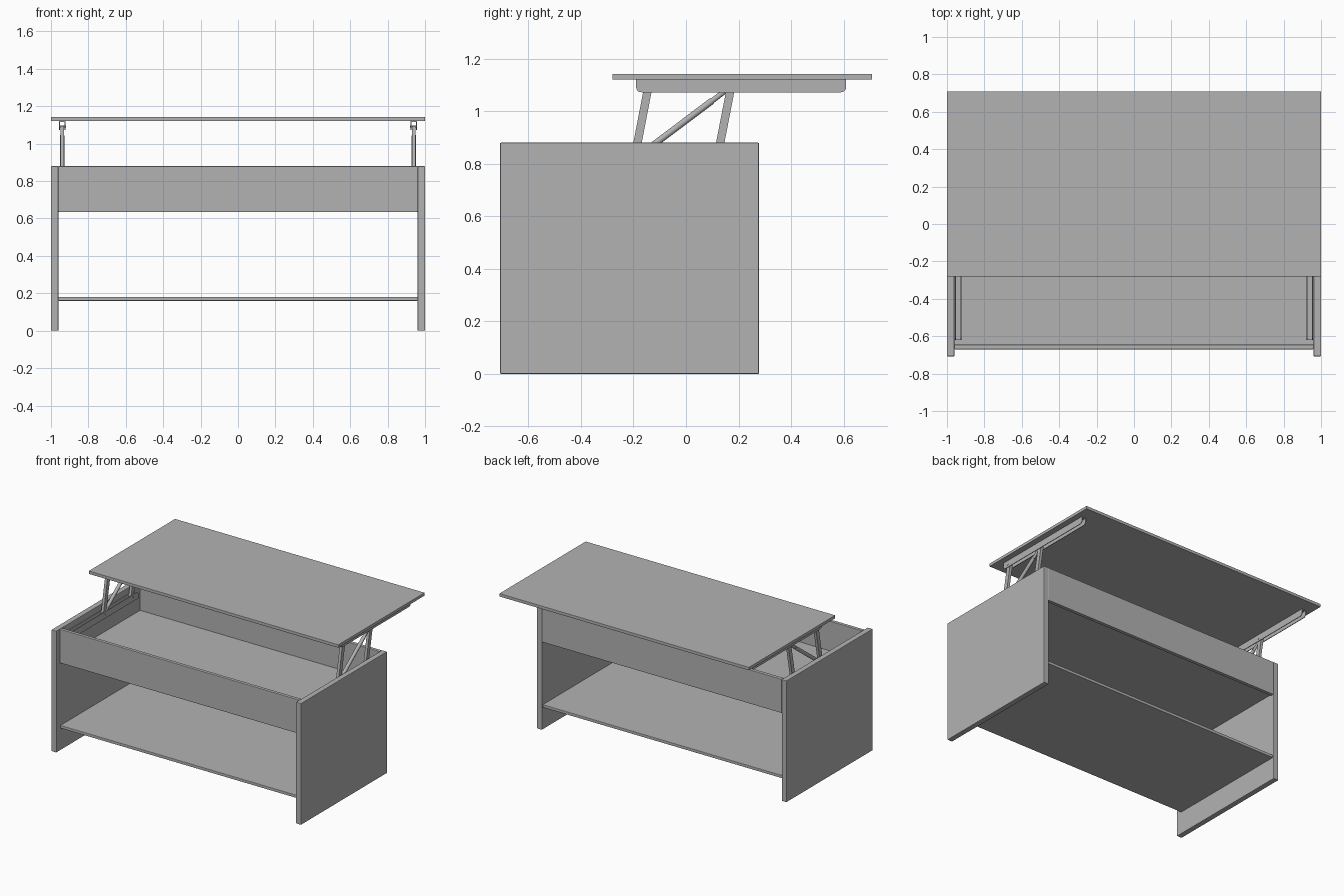
import bpy, bmesh, math
from mathutils import Vector

if "Cube" in bpy.data.objects:
    bpy.data.objects.remove(bpy.data.objects["Cube"])

grey = bpy.data.materials.new("plain_grey")
grey.diffuse_color = (0.45, 0.45, 0.45, 1)
grey.use_nodes = True
grey.node_tree.nodes["Principled BSDF"].inputs["Base Color"].default_value = grey.diffuse_color


def finish(name, bm, bevel=0.0):
    bmesh.ops.recalc_face_normals(bm, faces=bm.faces)
    me = bpy.data.meshes.new(name)
    bm.to_mesh(me)
    bm.free()
    me.materials.append(grey)
    ob = bpy.data.objects.new(name, me)
    bpy.context.collection.objects.link(ob)
    if bevel:
        mod = ob.modifiers.new("soft_edges", 'BEVEL')
        mod.width = bevel
        mod.segments = 2
    return ob


def board(name, x, y, z, bevel=0.003):
    """Box from (min, max) ranges on each axis."""
    bm = bmesh.new()
    bmesh.ops.create_cube(bm, size=1)
    for v in bm.verts:
        v.co = [r[0] + (c + 0.5) * (r[1] - r[0]) for r, c in zip((x, y, z), v.co)]
    return finish(name, bm, bevel)


def side_profile(name, points, x0, x1):
    """Extrude a (y, z) outline from x0 to x1."""
    bm = bmesh.new()
    face = bm.faces.new([bm.verts.new((x0, y, z)) for y, z in points])
    ext = bmesh.ops.extrude_face_region(bm, geom=[face])
    for v in ext["geom"]:
        if isinstance(v, bmesh.types.BMVert):
            v.co.x = x1
    return finish(name, bm)


def rail_outline(y0, y1, z_flat, z_round, r=0.02):
    """Long strip whose corners are rounded on the z_round side."""
    s = 1 if z_round > z_flat else -1
    pts = [(y0, z_flat)]
    for cy, start in ((y0 + r, math.pi), (y1 - r, math.pi / 2)):
        for i in range(6):
            a = start - i * math.pi / 10
            pts.append((cy + r * math.cos(a), z_round - s * r + s * r * math.sin(a)))
    return pts + [(y1, z_flat)]


def rod(name, a, b, radius):
    a, b = Vector(a), Vector(b)
    bm = bmesh.new()
    bmesh.ops.create_cone(bm, cap_ends=True, segments=20, radius1=radius,
                          radius2=radius, depth=(b - a).length)
    rot = (b - a).to_track_quat('Z', 'Y')
    for v in bm.verts:
        v.co = rot @ v.co + (a + b) / 2
    for f in bm.faces:
        f.smooth = len(f.verts) == 4
    return finish(name, bm)


# Cabinet body
for side, s in (("left", -1), ("right", 1)):
    board(side + "_side_panel", sorted((s * 0.96, s * 1.0)), (-0.708, 0.278), (0, 0.88), 0.004)
inner = (-0.96, 0.96)
board("front_panel", inner, (-0.67, -0.645), (0.635, 0.88))
board("back_panel", inner, (0.25, 0.276), (0.635, 0.88))
board("storage_floor", inner, (-0.65, 0.255), (0.645, 0.665), 0)
board("lower_shelf", inner, (-0.663, 0.27), (0.16, 0.181))

# Raised table top
board("table_top", (-1, 1), (-0.28, 0.708), (1.12, 1.142), 0.002)

# Lifting mechanism on both sides
for side, s in (("left", -1), ("right", 1)):
    # channel rails: two webs and a flange each
    for part, y0, y1, flat, rnd in (("upper_rail", -0.19, 0.61, 1.12, 1.072),
                                    ("lower_rail", -0.62, 0.18, 0.79, 0.838)):
        outline = rail_outline(y0, y1, flat, rnd)
        side_profile(f"{side}_{part}_outer_web", outline, s * 0.952, s * 0.957)
        side_profile(f"{side}_{part}_inner_web", outline, s * 0.922, s * 0.927)
        t = 0.004 if rnd > flat else -0.004
        board(f"{side}_{part}_flange", sorted((s * 0.922, s * 0.957)), (y0, y1),
              sorted((flat, flat + t)), 0)
    # swinging arms
    for part, y in (("front_arm", -0.198), ("rear_arm", 0.117)):
        side_profile(f"{side}_{part}", [(y - 0.016, 0.81), (y + 0.016, 0.81),
                                        (y + 0.071, 1.095), (y + 0.039, 1.095)],
                     s * 0.93, s * 0.95)
    # diagonal gas strut: thick cylinder with a thinner piston
    rod(f"{side}_strut", (s * 0.94, -0.19, 0.822), (s * 0.94, 0.10, 1.04), 0.0125)
    rod(f"{side}_strut_piston", (s * 0.94, 0.09, 1.032), (s * 0.94, 0.157, 1.083), 0.010)
    # pivot pins through the rails
    for i, (y, z) in enumerate(((-0.145, 1.092), (0.168, 1.092), (-0.197, 0.818), (0.118, 0.818))):
        rod(f"{side}_pivot_pin_{i + 1}", (s * 0.92, y, z), (s * 0.958, y, z), 0.006)
